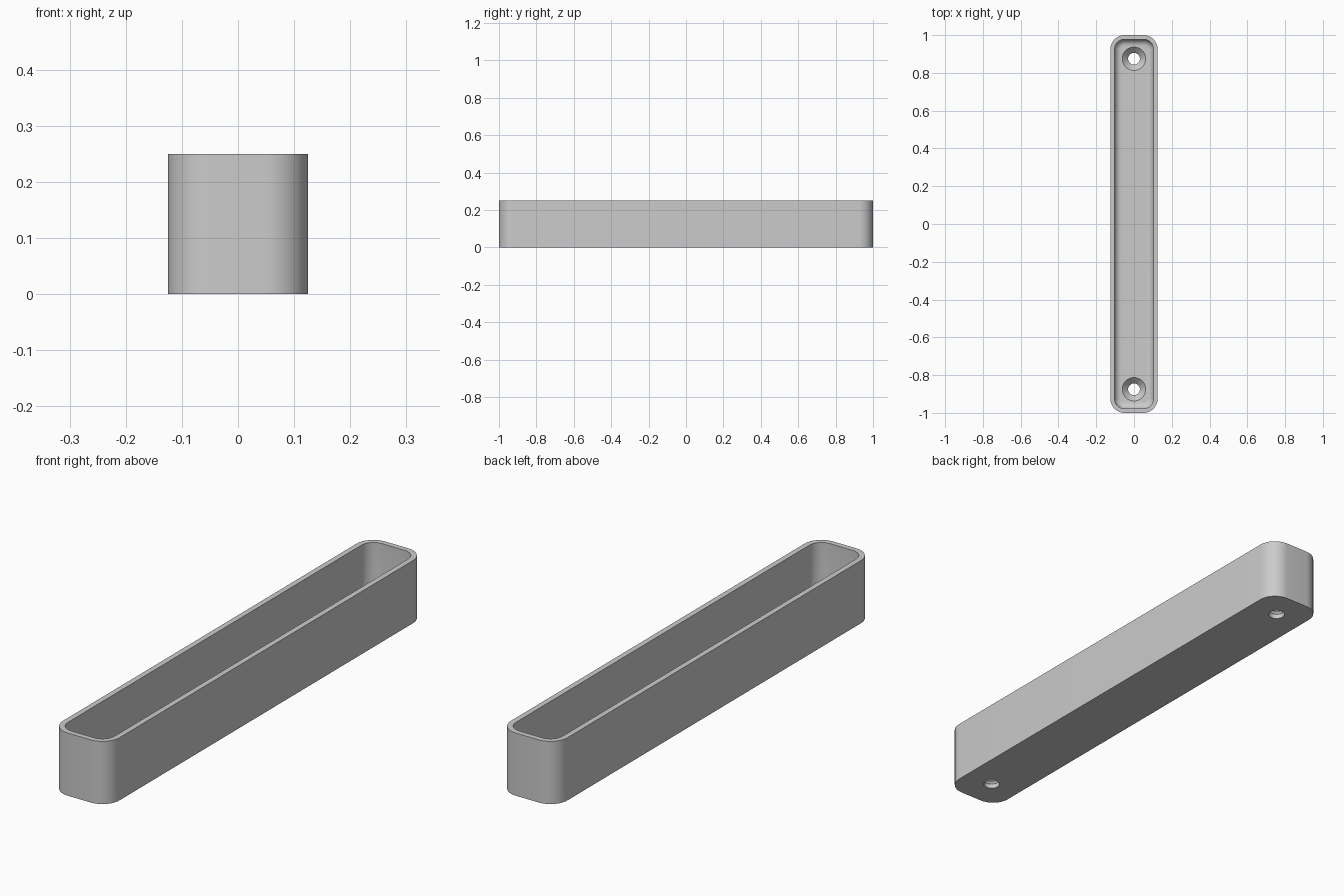
import bpy, bmesh
from math import sin, cos, pi, radians

cube = bpy.data.objects.get("Cube")
if cube:
    bpy.data.objects.remove(cube, do_unlink=True)

HALF_X, HALF_Y, HEIGHT = 0.125, 1.0, 0.25
CORNER, WALL, FLOOR, FILLET = 0.075, 0.022, 0.05, 0.035
HOLE_Y, HOLE_R, SINK_R = 0.875, 0.031, 0.062

grey = bpy.data.materials.new("light_grey")
grey.use_nodes = True
colour = (0.6, 0.6, 0.6, 1)
grey.diffuse_color = colour
grey.node_tree.nodes["Principled BSDF"].inputs["Base Color"].default_value = colour


def loft(name, rings):
    """Closed solid skinned through a list of equal-length point rings."""
    bm = bmesh.new()
    loops = [[bm.verts.new(p) for p in ring] for ring in rings]
    n = len(loops[0])
    for a, b in zip(loops, loops[1:]):
        for i in range(n):
            j = (i + 1) % n
            bm.faces.new((a[i], a[j], b[j], b[i]))
    bm.faces.new(loops[0][::-1])
    bm.faces.new(loops[-1])
    bmesh.ops.recalc_face_normals(bm, faces=bm.faces)
    mesh = bpy.data.meshes.new(name)
    bm.to_mesh(mesh)
    bm.free()
    mesh.materials.append(grey)
    obj = bpy.data.objects.new(name, mesh)
    bpy.context.collection.objects.link(obj)
    return obj


def rounded_rect(inset, z, steps=12):
    r = CORNER - inset
    cx, cy = HALF_X - CORNER, HALF_Y - CORNER
    points = []
    for k, (sx, sy) in enumerate(((1, 1), (-1, 1), (-1, -1), (1, -1))):
        for i in range(steps + 1):
            a = (k + i / steps) * pi / 2
            points.append((sx * cx + r * cos(a), sy * cy + r * sin(a), z))
    return points


def circle(r, z, y, sides=48):
    return [(r * cos(2 * pi * i / sides), y + r * sin(2 * pi * i / sides), z)
            for i in range(sides)]


# Tray shell: outer wall, flat rim, inner wall, filleted inner floor
rings = [rounded_rect(0, 0), rounded_rect(0, HEIGHT), rounded_rect(WALL, HEIGHT)]
for i in range(9):
    a = i / 8 * pi / 2
    rings.append(rounded_rect(WALL + FILLET * (1 - cos(a)),
                              FLOOR + FILLET * (1 - sin(a))))
tray = loft("tray", rings)

# Countersunk screw holes near both ends
cone_z = FLOOR - (SINK_R - HOLE_R)
for side, y in (("front", -HOLE_Y), ("back", HOLE_Y)):
    cutter = loft(side + "_hole_cutter", [
        circle(HOLE_R, -0.05, y), circle(HOLE_R, cone_z, y),
        circle(SINK_R, FLOOR, y), circle(SINK_R, FLOOR + 0.05, y)])
    cutter.hide_render = True
    cutter.hide_set(True)
    cut = tray.modifiers.new(side + "_hole", "BOOLEAN")
    cut.operation = "DIFFERENCE"
    cut.solver = "EXACT"
    cut.object = cutter

# Bake the holes, drop the cutters, then smooth the curved faces
bpy.context.view_layer.objects.active = tray
tray.select_set(True)
for name in [m.name for m in tray.modifiers]:
    bpy.ops.object.modifier_apply(modifier=name)
for side in ("front", "back"):
    bpy.data.objects.remove(bpy.data.objects[side + "_hole_cutter"], do_unlink=True)
bpy.ops.object.shade_smooth_by_angle(angle=radians(30))
